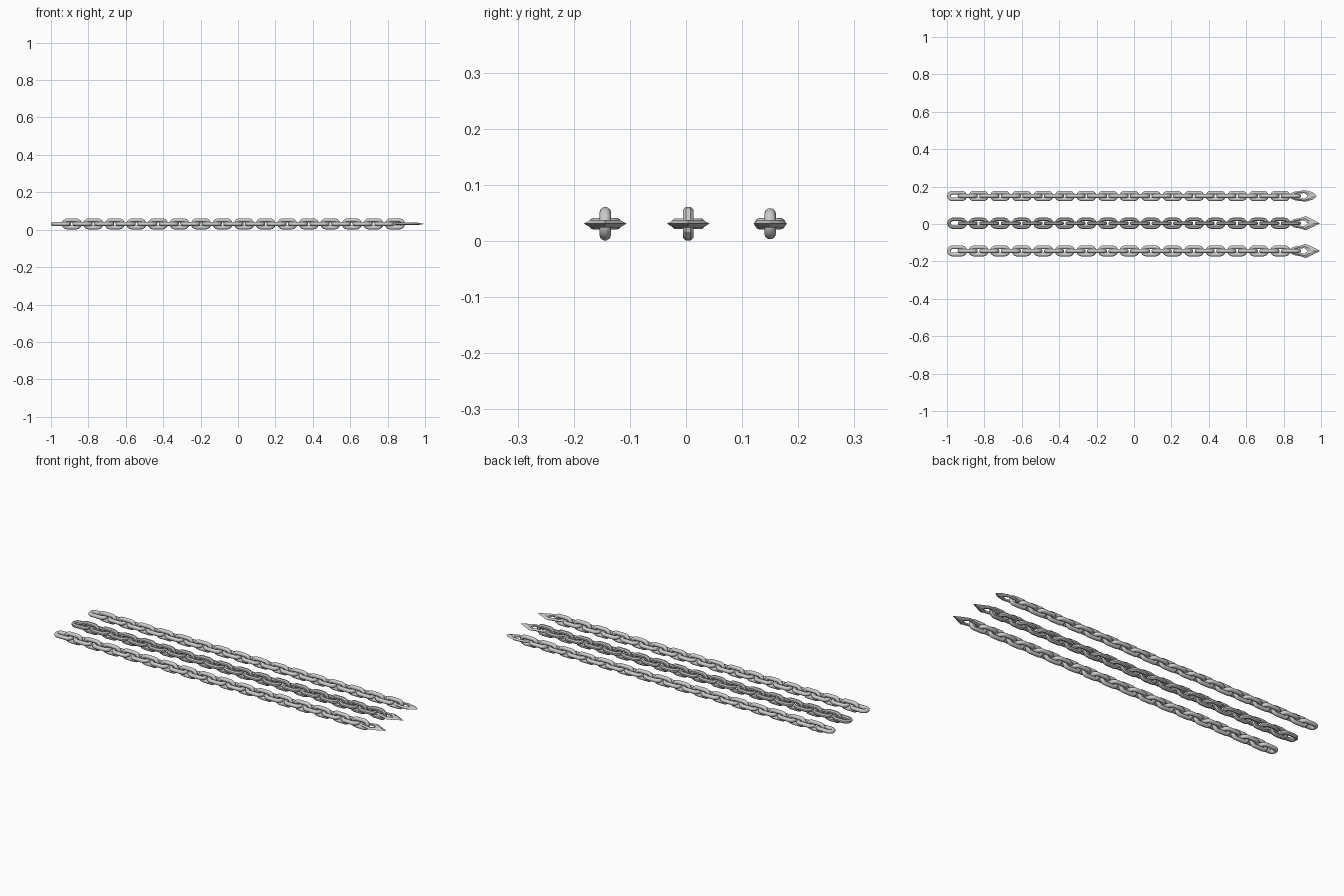
import bpy, bmesh
from math import sin, cos, pi

if "Cube" in bpy.data.objects:
    bpy.data.objects.remove(bpy.data.objects["Cube"])

Z = 0.031
PITCH = 0.1152
COUNT = 16


def make_object(name, bm, smooth):
    bmesh.ops.recalc_face_normals(bm, faces=bm.faces)
    mesh = bpy.data.meshes.new(name)
    bm.to_mesh(mesh)
    bm.free()
    for p in mesh.polygons:
        p.use_smooth = smooth
    obj = bpy.data.objects.new(name, mesh)
    bpy.context.collection.objects.link(obj)
    return obj


def bridge(bm, a, b):
    n = len(a)
    for i in range(n):
        j = (i + 1) % n
        bm.faces.new((a[i], a[j], b[j], b[i]))


def add_link(bm, cx, cy, upright, half_w, wire, end_seg, sides):
    """Stadium-shaped wire loop, lying flat or standing upright."""
    r = half_w - wire
    straight = 0.054 - half_w
    rings = []
    for side in (1, -1):
        for k in range(end_seg + 1):
            a = -pi / 2 + pi * k / end_seg
            nx, ny = side * cos(a), side * sin(a)
            ring = []
            for s in range(sides):
                t = 2 * pi * (s + 0.5) / sides
                d = r + wire * cos(t)
                u = side * straight + nx * d
                v, w = ny * d, wire * sin(t)
                if upright:
                    v, w = w, v
                ring.append(bm.verts.new((cx + u, cy + v, Z + w)))
            rings.append(ring)
    for i in range(len(rings)):
        bridge(bm, rings[i], rings[(i + 1) % len(rings)])


def mirrored(half):
    """Closed outline from its +y half, both ends on the axis."""
    return half + [(x, -y) for x, y in reversed(half[1:-1])]


def add_tip(bm, cy, outer, inner, thick):
    """Bevelled blade with a sharp rim and an eye through it."""
    outer, inner = mirrored(outer), mirrored(inner)

    def loop(f, z):
        return [bm.verts.new((a[0] * (1 - f) + b[0] * f,
                              cy + a[1] * (1 - f) + b[1] * f, Z + z))
                for a, b in zip(outer, inner)]
    rim = loop(0, 0)
    loops = [rim, loop(0.55, thick), loop(1, thick * 0.6),
             loop(1, -thick * 0.6), loop(0.55, -thick)]
    for i in range(5):
        bridge(bm, loops[i], loops[(i + 1) % 5])


arrow_outer = [(0.834, 0), (0.838, 0.013), (0.855, 0.022), (0.885, 0.027),
               (0.918, 0.038), (0.958, 0.019), (0.995, 0)]
leaf_outer = [(0.834, 0), (0.838, 0.013), (0.855, 0.022), (0.885, 0.027),
              (0.918, 0.030), (0.955, 0.020), (0.978, 0)]
eye = [(0.857, 0), (0.860, 0.006), (0.870, 0.011), (0.888, 0.013),
       (0.910, 0.015), (0.920, 0.008), (0.929, 0)]

# name, y, half width of link, segments per end, wire sides, smooth, outline
chains = [("back", 0.15, 0.028, 8, 10, True, leaf_outer),
          ("middle", 0.004, 0.031, 6, 8, False, arrow_outer),
          ("front", -0.144, 0.030, 8, 10, True, arrow_outer)]

for name, y, hw, seg, sides, smooth, outline in chains:
    # chain links, alternating flat and upright
    bm = bmesh.new()
    for i in range(COUNT):
        add_link(bm, -0.946 + i * PITCH, y, False, hw, 0.0105, seg, sides)
        add_link(bm, -0.889 + i * PITCH, y, True, hw, 0.0105, seg, sides)
    make_object(name + "_chain_links", bm, smooth)
    # pointed end piece
    bm = bmesh.new()
    add_tip(bm, y, outline, eye, 0.007)
    make_object(name + "_chain_tip", bm, False)
